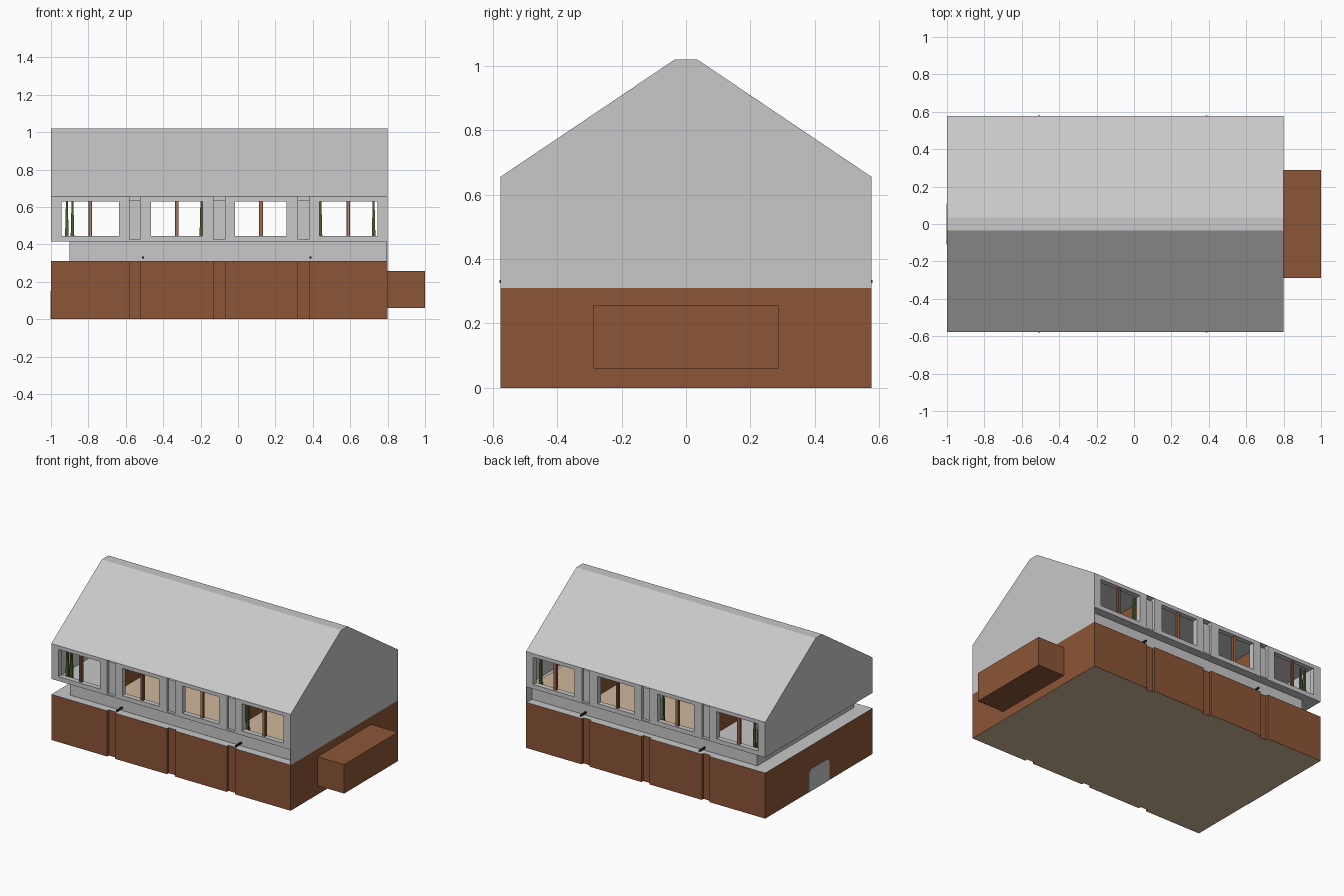
import bpy, bmesh

if "Cube" in bpy.data.objects:
    bpy.data.objects.remove(bpy.data.objects["Cube"])


def mat(name, r, g, b):
    m = bpy.data.materials.new(name)
    m.diffuse_color = (r, g, b, 1)
    m.use_nodes = True
    m.node_tree.nodes["Principled BSDF"].inputs["Base Color"].default_value = m.diffuse_color
    return m


GRAY = mat("light gray", 0.58, 0.58, 0.58)
BRICK = mat("brick brown", 0.26, 0.092, 0.038)
BEIGE = mat("beige", 0.62, 0.47, 0.33)
GREEN = mat("curtain green", 0.07, 0.12, 0.03)
DARK = mat("dark metal", 0.02, 0.02, 0.02)
PINK = mat("frame rose", 0.5, 0.26, 0.18)

Y = 0.577          # half depth of the building
X0, X1 = -1.0, 0.8
WINDOWS = [(-0.945, -0.635), (-0.465, -0.19), (-0.015, 0.26), (0.435, 0.745)]
GROOVES = [(-0.58, -0.523), (-0.13, -0.07), (0.32, 0.38)]


def finish(name, bm, mats):
    bmesh.ops.recalc_face_normals(bm, faces=bm.faces[:])
    me = bpy.data.meshes.new(name)
    bm.to_mesh(me)
    bm.free()
    for m in mats:
        me.materials.append(m)
    ob = bpy.data.objects.new(name, me)
    bpy.context.collection.objects.link(ob)
    return ob


def add_box(bm, x0, x1, y0, y1, z0, z1):
    r = bmesh.ops.create_cube(bm, size=1)
    for v in r["verts"]:
        v.co = ((x0 if v.co.x < 0 else x1), (y0 if v.co.y < 0 else y1),
                (z0 if v.co.z < 0 else z1))


def box(name, m, *dims):
    bm = bmesh.new()
    add_box(bm, *dims)
    return finish(name, bm, [m])


def prism(bm, pts, offset):
    f = bm.faces.new([bm.verts.new(p) for p in pts])
    r = bmesh.ops.extrude_face_region(bm, geom=[f])
    bmesh.ops.translate(bm, vec=offset,
                        verts=[g for g in r["geom"] if isinstance(g, bmesh.types.BMVert)])


# Brick base: plan outline with shallow vertical grooves, front and back
depth = 0.018
front = [(X0, -Y)]
for a, b in GROOVES:
    front += [(a, -Y), (a, -Y + depth), (b, -Y + depth), (b, -Y)]
front.append((X1, -Y))
plan = front + [(x, -y) for x, y in reversed(front)]
bm = bmesh.new()
prism(bm, [(x, y, 0) for x, y in plan], (0, 0, 0.31))
base = finish("brick_base", bm, [BRICK, GRAY, BEIGE])
for p in base.data.polygons:
    p.material_index = 1 if p.normal.z > 0.5 else 2 if p.normal.z < -0.5 else 0

# Side annex and the door on the other end
box("side_annex", BRICK, X1, 1.0, -0.288, 0.288, 0.06, 0.257)
bm = bmesh.new()
prism(bm, [(-1.002, -0.11, 0.0), (-1.002, 0.11, 0.0), (-1.002, 0.11, 0.13),
           (-1.002, 0.085, 0.15), (-1.002, -0.085, 0.15), (-1.002, -0.11, 0.13)], (0.004, 0, 0))
finish("end_door", bm, [GRAY])

# Set-back band between base and upper floor
box("setback_band", GRAY, -0.9, X1 - 0.005, -0.52, 0.52, 0.31, 0.42)

# Upper floor slab, floor finish and ceiling
box("floor_slab", GRAY, X0, X1 - 0.005, -Y, Y, 0.415, 0.425)
box("floor_finish", BEIGE, -0.55, X1 - 0.03, -Y + 0.035, Y - 0.035, 0.424, 0.43)

# Long walls with window openings and grooved piers
T = 0.035
for side, s in (("front", -1), ("back", 1)):
    bm = bmesh.new()

    def wall(x0, x1, z0, z1, out=0.0, inner=T):
        ys = sorted((s * (Y - out), s * (Y - inner)))
        add_box(bm, x0, x1, ys[0], ys[1], z0, z1)

    edges = [X0] + [e for g in GROOVES for e in g] + [X1]
    for (a, b), (wa, wb) in zip(zip(edges[::2], edges[1::2]), WINDOWS):
        wall(a, wa, 0.42, 0.655)
        wall(wb, b, 0.42, 0.655)
        wall(wa, wb, 0.42, 0.445)
        wall(wa, wb, 0.63, 0.655)
    for a, b in GROOVES:
        wall(a, b, 0.42, 0.638, depth)
        wall(a, b, 0.638, 0.655, 0.05, 0.06)
    finish(side + "_upper_wall", bm, [GRAY])

    # Window mullions with a thin rose strip, and curtains
    bm, strip, cur = bmesh.new(), bmesh.new(), bmesh.new()
    for wa, wb in WINDOWS:
        c = (wa + wb) / 2
        ys = sorted((s * (Y - 0.012), s * (Y - 0.03)))
        add_box(bm, c - 0.01, c + 0.01, ys[0], ys[1], 0.445, 0.63)
        ys = sorted((s * (Y - 0.01), s * (Y - 0.013)))
        add_box(strip, c - 0.002, c + 0.003, ys[0], ys[1], 0.445, 0.63)
    for x in (WINDOWS[0][0] + 0.03, WINDOWS[0][0] + 0.06, WINDOWS[1][1] - 0.006,
              WINDOWS[3][0] + 0.006, WINDOWS[3][1] - 0.02):
        y = s * (Y - 0.045)
        prism(cur, [(x - 0.01, y, 0.43), (x + 0.01, y, 0.43),
                    (x + 0.005, y, 0.63), (x - 0.005, y, 0.63)], (0, -s * 0.015, 0))
    finish(side + "_mullions", bm, [BRICK])
    finish(side + "_mullion_strips", strip, [PINK])
    finish(side + "_curtains", cur, [GREEN])

    # Little drain spouts on the ledge
    bm = bmesh.new()
    for x in (-0.507, 0.388):
        ys = sorted((s * (Y + 0.003), s * 0.515))
        add_box(bm, x - 0.005, x + 0.005, ys[0], ys[1], 0.325, 0.335)
    finish(side + "_spouts", bm, [DARK])

# End walls; the right one runs down to the base
box("left_end_wall", GRAY, X0, X0 + 0.03, -Y, Y, 0.42, 0.655)
box("right_end_wall", GRAY, X1 - 0.006, X1, -Y, Y, 0.31, 0.655)

# Interior partitions hidden behind the piers
for name, x in (("left_partition", -0.555), ("right_partition", 0.35)):
    box(name, BRICK, x - 0.008, x + 0.008, -Y + 0.06, Y - 0.06, 0.425, 0.655)

# Gable roof with a narrow flat ridge
bm = bmesh.new()
prism(bm, [(X0, -Y, 0.655), (X0, Y, 0.655), (X0, 0.035, 1.02), (X0, -0.035, 1.02)],
      (X1 - X0, 0, 0))
finish("gable_roof", bm, [GRAY])
